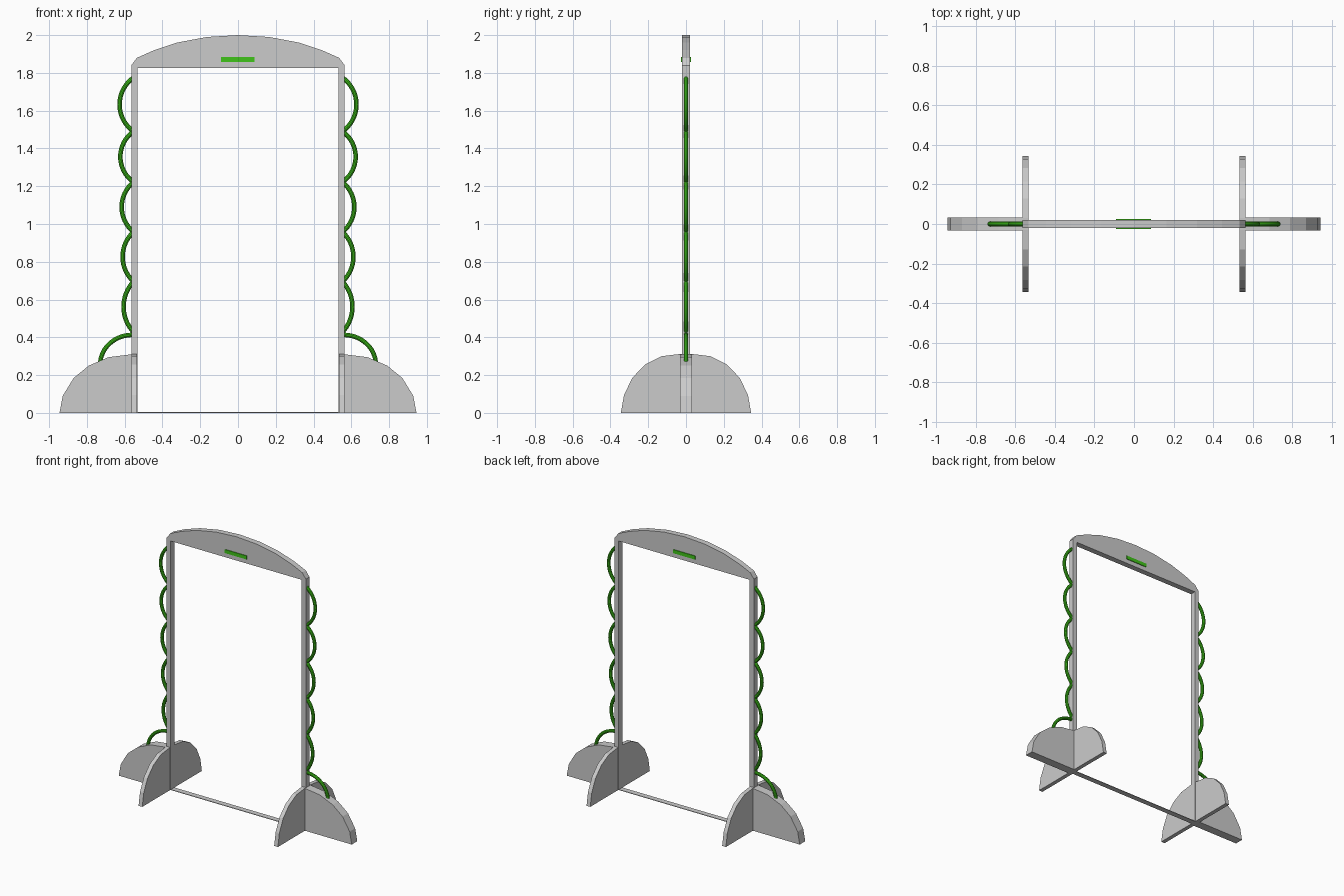
import bpy, bmesh, math

if "Cube" in bpy.data.objects:
    bpy.data.objects.remove(bpy.data.objects["Cube"])

def material(name, col):
    m = bpy.data.materials.new(name)
    m.diffuse_color = col
    m.use_nodes = True
    m.node_tree.nodes["Principled BSDF"].inputs["Base Color"].default_value = m.diffuse_color
    return m

green = material("green", (0.05, 0.55, 0.01, 1))

def finish(name, bm, mat=None):
    bmesh.ops.recalc_face_normals(bm, faces=bm.faces)
    me = bpy.data.meshes.new(name)
    bm.to_mesh(me)
    bm.free()
    ob = bpy.data.objects.new(name, me)
    bpy.context.collection.objects.link(ob)
    if mat:
        me.materials.append(mat)
    return ob

def plate(name, pts, lo, hi, axis):
    """Extrude an outline of (u, z) points along x or y, from lo to hi."""
    bm = bmesh.new()
    at = (lambda u, z, d: (u, d, z)) if axis == 'y' else (lambda u, z, d: (d, u, z))
    f = bm.faces.new([bm.verts.new(at(u, z, lo)) for u, z in pts])
    r = bmesh.ops.extrude_face_region(bm, geom=[f])
    vs = [v for v in r['geom'] if isinstance(v, bmesh.types.BMVert)]
    d = hi - lo
    bmesh.ops.translate(bm, verts=vs, vec=(0, d, 0) if axis == 'y' else (d, 0, 0))
    return finish(name, bm)

def box(name, x0, x1, y, z0, z1):
    return plate(name, [(x0, z0), (x1, z0), (x1, z1), (x0, z1)], -y, y, 'y')

def tube(name, pts, r=0.012, n=10):
    """Sweep a round section along (x, z) points in the y = 0 plane."""
    bm = bmesh.new()
    rings = []
    for i, (x, z) in enumerate(pts):
        a, b = pts[max(i - 1, 0)], pts[min(i + 1, len(pts) - 1)]
        tx, tz = b[0] - a[0], b[1] - a[1]
        l = math.hypot(tx, tz)
        nx, nz = tz / l, -tx / l
        ring = []
        for k in range(n):
            c, s = math.cos(2 * math.pi * k / n) * r, math.sin(2 * math.pi * k / n) * r
            ring.append(bm.verts.new((x + nx * c, s, z + nz * c)))
        rings.append(ring)
    for p, q in zip(rings, rings[1:]):
        for k in range(n):
            bm.faces.new((p[k], p[(k + 1) % n], q[(k + 1) % n], q[k]))
    bm.faces.new(rings[0])
    bm.faces.new(rings[-1])
    ob = finish(name, bm, green)
    bpy.context.view_layer.objects.active = ob
    ob.select_set(True)
    bpy.ops.object.shade_smooth_by_angle()
    ob.select_set(False)

# Arched header
half = [(0.565, 1.826), (0.565, 1.84), (0.535, 1.88), (0.445, 1.92),
        (0.32, 1.961), (0.165, 1.99)]
plate("arched_header", half + [(0, 2.0)] + [(-x, z) for x, z in reversed(half)],
      -0.021, 0.021, 'y')

# Badge bar showing on both sides of the header
badge = box("badge_bar", -0.09, 0.087, 0.026, 1.858, 1.884)
badge.data.materials.append(green)

# Flat floor strip
box("floor_strip", -0.54, 0.54, 0.02, 0, 0.004)

# Outline halves for the feet
fin = [(0.535, 0), (0.945, 0), (0.928, 0.09), (0.87, 0.185), (0.79, 0.25),
       (0.685, 0.295), (0.565, 0.31), (0.535, 0.311)]
foot = [(0.345, 0), (0.328, 0.095), (0.284, 0.186), (0.215, 0.257),
        (0.13, 0.3), (0.03, 0.312)]

for side, s in (("left", -1), ("right", 1)):
    # Post
    box(side + "_post", *sorted((s * 0.531, s * 0.565)), 0.021, 0, 1.828)
    # Outward fin and crosswise foot plate
    plate(side + "_outer_fin", [(s * x, z) for x, z in fin], -0.032, 0.032, 'y')
    plate(side + "_cross_foot", foot + [(-y, z) for y, z in reversed(foot)],
          *sorted((s * 0.535, s * 0.565)), 'x')

    # Stacked hoops up the outside of the post
    nodes = [1.775, 1.49, 1.222, 0.958, 0.695, 0.428]
    peaks = [0.627, 0.623, 0.616, 0.611, 0.606]
    for i, px in enumerate(peaks):
        top, bot, x0 = nodes[i], nodes[i + 1], 0.553
        h, sag = (top - bot) / 2, px - x0
        rad = (h * h + sag * sag) / (2 * sag)
        ang = math.asin(h / rad)
        pts = []
        for k in range(17):
            a = ang * (1 - k / 8)
            pts.append((s * (px - rad + rad * math.cos(a)),
                        (top + bot) / 2 + rad * math.sin(a)))
        tube(f"{side}_hoop_{i + 1}", pts)

    # Quarter hoop running down to the fin
    pts = []
    for k in range(11):
        a = math.radians(90 - 85 * k / 10)
        pts.append((s * (0.56 + 0.17 * math.cos(a)), 0.255 + 0.158 * math.sin(a)))
    tube(side + "_bottom_hoop", pts)
